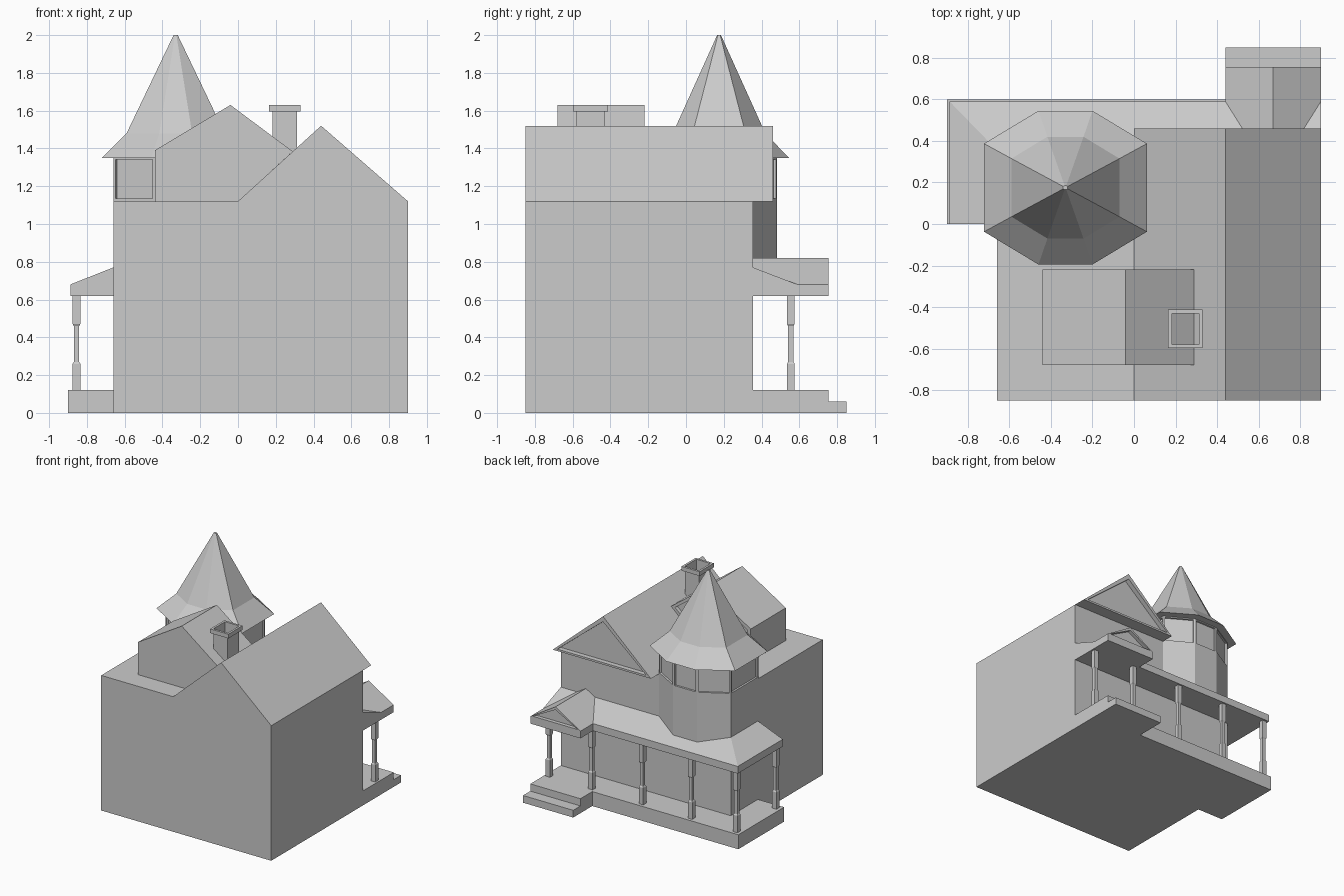
import bpy, bmesh
from mathutils import Vector

if "Cube" in bpy.data.objects:
    bpy.data.objects.remove(bpy.data.objects["Cube"])


def finish(name, bm):
    me = bpy.data.meshes.new(name)
    bm.to_mesh(me)
    bm.free()
    ob = bpy.data.objects.new(name, me)
    bpy.context.collection.objects.link(ob)
    return ob


def recess(bm, faces, border, depth):
    bmesh.ops.inset_individual(bm, faces=faces, thickness=border, depth=0)
    bmesh.ops.inset_individual(bm, faces=faces, thickness=0.001, depth=-depth)


def loft(rings, caps=True):
    """Skin a list of closed point rings into a solid."""
    bm = bmesh.new()
    vs = [[bm.verts.new(p) for p in r] for r in rings]
    n = len(vs[0])
    for a, b in zip(vs, vs[1:]):
        for i in range(n):
            j = (i + 1) % n
            bm.faces.new((a[i], a[j], b[j], b[i]))
    if caps:
        bm.faces.new(vs[0][::-1])
        bm.faces.new(vs[-1])
    bmesh.ops.recalc_face_normals(bm, faces=bm.faces)
    bm.normal_update()
    return bm


def box(name, x0, x1, y0, y1, z0, z1):
    r = [(x0, y0), (x1, y0), (x1, y1), (x0, y1)]
    return finish(name, loft([[(x, y, z) for x, y in r] for z in (z0, z1)]))


def gable(name, profile, y0, y1, border, depth):
    """Profile in x/z run along y, with a recessed panel in the back end."""
    bm = loft([[(x, y, z) for x, z in profile] for y in (y0, y1)])
    recess(bm, [f for f in bm.faces if f.normal.y > 0.9], border, depth)
    return finish(name, bm)


def octagon(a, b, c, d, z, cx=-0.33, cy=0.175):
    pts = [(a, d), (c, b), (c, -b), (a, -d), (-a, -d), (-c, -b), (-c, b), (-a, d)]
    return [(cx + x, cy + y, z) for x, y in pts]


# House body and gabled roofs
box("house_body", -0.66, 0.9, -0.85, 0.355, 0, 1.12)
gable("main_roof", [(0, 1.12), (0.9, 1.12), (0.44, 1.52)], -0.85, 0.46, 0.045, 0.04)
gable("dormer", [(-0.44, 1.12), (0, 1.12), (0.29, 1.384), (-0.04, 1.63), (-0.44, 1.39)],
      -0.68, -0.22, 0.035, 0.03)

# Chimney: open shaft and hollow cap
cx, cy = 0.247, -0.505


def square(hx, hy, z):
    return [(cx - hx, cy - hy, z), (cx + hx, cy - hy, z),
            (cx + hx, cy + hy, z), (cx - hx, cy + hy, z)]


finish("chimney_shaft", loft([square(0.065, 0.075, 1.28), square(0.065, 0.075, 1.595)], False))
finish("chimney_cap", loft([square(0.065, 0.075, 1.595), square(0.083, 0.093, 1.595),
                            square(0.083, 0.093, 1.63), square(0.065, 0.075, 1.63),
                            square(0.065, 0.075, 1.595)], False))

# Tower walls with recessed windows in the upper band
wall = (0.11, 0.18, 0.33, 0.308)
bm = loft([octagon(*wall, z) for z in (0.63, 1.12, 1.355)])
windows = [f for f in bm.faces
           if abs(f.normal.z) < 0.1 and f.calc_center_median().z > 1.12]
recess(bm, windows, 0.02, 0.015)
finish("tower", bm)

# Flared tower roof
finish("tower_roof", loft([octagon(0.13, 0.212, 0.392, 0.37, 1.35),
                           octagon(0.087, 0.14, 0.26, 0.245, 1.48),
                           octagon(0.004, 0.006, 0.011, 0.01, 2.0)]))

# Porch floor and step
box("porch_floor", -0.9, 0.9, 0.355, 0.6, 0, 0.12)
box("porch_floor_side", -0.9, -0.66, 0, 0.355, 0, 0.12)
box("entry_floor", 0.44, 0.9, 0.6, 0.755, 0, 0.12)
box("entry_step", 0.44, 0.9, 0.755, 0.85, 0, 0.06)

# Porch roof: one section swept around the corner with a hip
section = [(0, 0.62), (1, 0.62), (1, 0.68), (0, 0.77)]
path = [((0.9, 0.355), (0, 0.235)), ((-0.66, 0.355), (-0.228, 0.235)),
        ((-0.66, 0), (-0.228, 0))]
finish("porch_roof", loft([[(p[0] + t * d[0], p[1] + t * d[1], z) for t, z in section]
                           for p, d in path]))
gable("entry_roof", [(0.44, 0.62), (0.9, 0.62), (0.9, 0.68), (0.67, 0.82), (0.44, 0.68)],
      0.355, 0.755, 0.001, 0.0)

# Recessed entry pediment
entry = bpy.data.objects["entry_roof"]
bpy.data.objects.remove(entry)
bm = loft([[(x, y, z) for x, z in [(0.44, 0.68), (0.9, 0.68), (0.67, 0.82)]]
           for y in (0.355, 0.755)])
recess(bm, [f for f in bm.faces if f.normal.y > 0.9], 0.025, 0.03)
finish("entry_roof", bm)
box("entry_beam", 0.44, 0.9, 0.355, 0.755, 0.62, 0.68)

# Turned porch posts
turning = [(0.02, 0.12), (0.02, 0.26), (0.014, 0.27), (0.014, 0.46), (0.02, 0.47), (0.02, 0.62)]
spots = [(x, 0.555) for x in (-0.855, -0.44, 0.01, 0.475, 0.865)] + [(-0.855, 0.045)]
for i, (px, py) in enumerate(spots):
    finish(f"porch_post_{i + 1}", loft([[(px + sx * r, py + sy * r, z) for sx, sy in
                                         ((-1, -1), (1, -1), (1, 1), (-1, 1))]
                                        for r, z in turning]))
